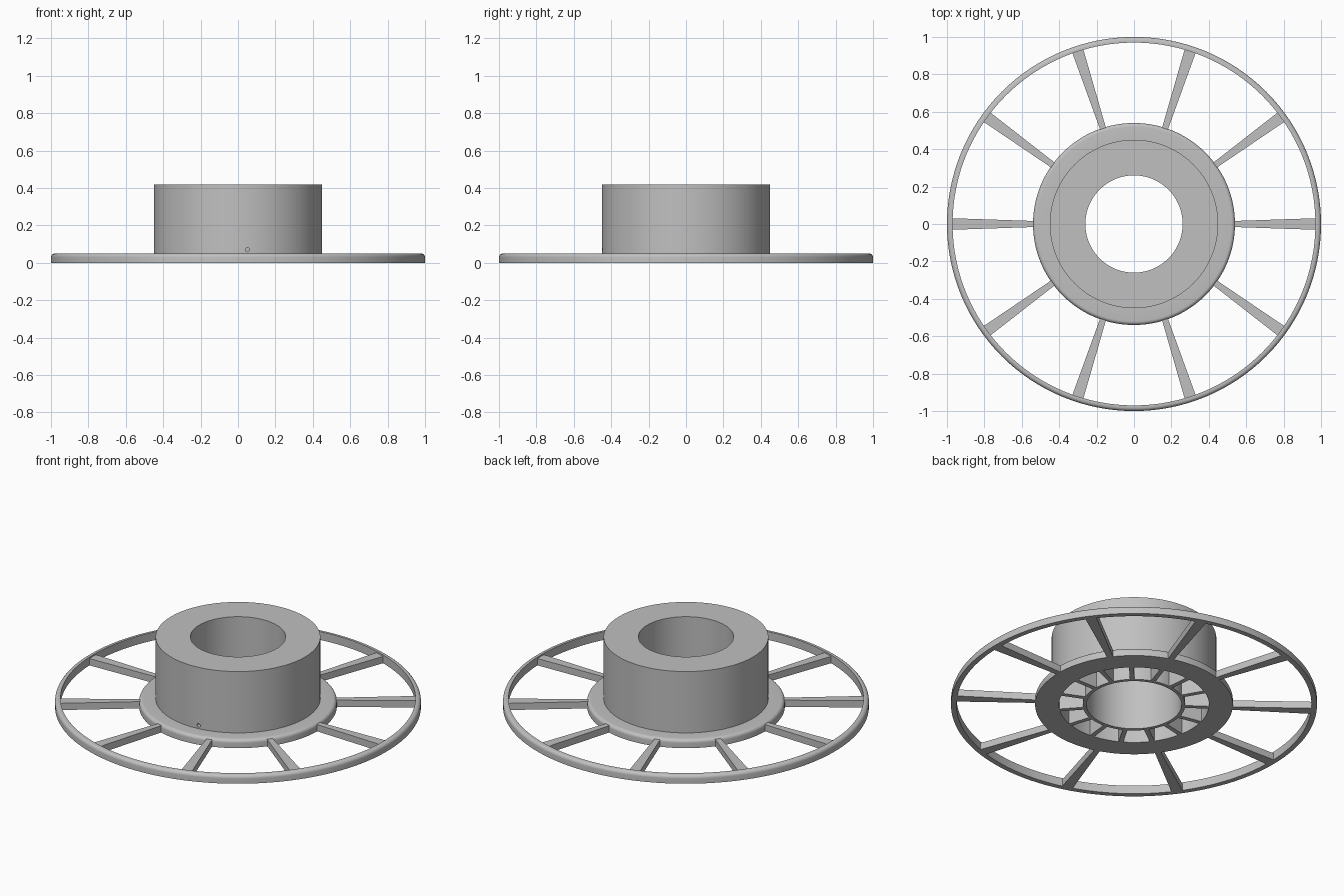
import bpy
import bmesh
from math import sin, cos, pi, radians
from mathutils import Matrix, Vector

default = bpy.data.objects.get("Cube")
if default:
    bpy.data.objects.remove(default, do_unlink=True)

# One plain grey for everything
grey = bpy.data.materials.new("plain_grey")
grey.use_nodes = True
colour = (0.53, 0.53, 0.53, 1)
grey.diffuse_color = colour
grey.node_tree.nodes["Principled BSDF"].inputs["Base Color"].default_value = colour

PLATE_H = 0.05
SPOKE_H = 0.041
HUB_H = 0.42
CAVITY_H = 0.38


def add_object(name, bm):
    bmesh.ops.recalc_face_normals(bm, faces=bm.faces)
    mesh = bpy.data.meshes.new(name)
    bm.to_mesh(mesh)
    bm.free()
    mesh.materials.append(grey)
    obj = bpy.data.objects.new(name, mesh)
    bpy.context.collection.objects.link(obj)
    return obj


def lathe(name, profile, segments=128):
    """Spin a closed (radius, height) profile about z."""
    bm = bmesh.new()
    rings = []
    for i in range(segments):
        a = 2 * pi * i / segments
        rings.append([bm.verts.new((r * cos(a), r * sin(a), z)) for r, z in profile])
    for i, ring in enumerate(rings):
        after = rings[(i + 1) % segments]
        for j in range(len(profile)):
            k = (j + 1) % len(profile)
            bm.faces.new((ring[j], after[j], after[k], ring[k]))
    return add_object(name, bm)


def rounded_edge(radius, top, fillet=0.02, steps=6):
    """Outer wall with a rounded top edge, from the bottom up."""
    points = [(radius, 0)]
    for i in range(steps + 1):
        a = pi / 2 * i / steps
        points.append((radius - fillet + fillet * cos(a), top - fillet + fillet * sin(a)))
    return points


def radial_bars(name, count, r0, r1, half0, half1, height):
    """Tapered upright bars arranged around z."""
    bm = bmesh.new()
    outline = [(r0, -half0), (r1, -half1), (r1, half1), (r0, half0)]
    for i in range(count):
        turn = Matrix.Rotation(2 * pi * i / count, 3, "Z")
        low = [bm.verts.new(turn @ Vector((x, y, 0))) for x, y in outline]
        high = [bm.verts.new(turn @ Vector((x, y, height))) for x, y in outline]
        bm.faces.new(low[::-1])
        bm.faces.new(high)
        for j in range(4):
            k = (j + 1) % 4
            bm.faces.new((low[j], low[k], high[k], high[j]))
    return add_object(name, bm)


# Hub with its flange, bore and hollow underside
hub = lathe("hub", [(0.26, 0), (0.28, 0), (0.28, CAVITY_H), (0.41, CAVITY_H), (0.41, 0)]
            + rounded_edge(0.54, PLATE_H)
            + [(0.45, PLATE_H), (0.45, HUB_H), (0.26, HUB_H)])

# Small pin hole through the front wall of the hub
bm = bmesh.new()
bmesh.ops.create_cone(bm, cap_ends=True, segments=20, radius1=0.011, radius2=0.011, depth=0.1,
                      matrix=Matrix.Translation((0.05, -0.43, 0.07)) @ Matrix.Rotation(pi / 2, 4, "X"))
cutter = add_object("pin_hole_cutter", bm)
cutter.hide_render = True
cut = hub.modifiers.new("pin_hole", "BOOLEAN")
cut.operation = "DIFFERENCE"
cut.solver = "EXACT"
cut.object = cutter
bpy.context.view_layer.objects.active = hub
bpy.ops.object.modifier_apply(modifier=cut.name)
bpy.data.objects.remove(cutter, do_unlink=True)

# Stiffening ribs inside the hub, outer rim and spokes
radial_bars("hub_ribs", 15, 0.27, 0.42, 0.013, 0.013, CAVITY_H + 0.01)
rim = lathe("outer_rim", [(0.97, 0)] + rounded_edge(1.0, PLATE_H) + [(0.97, PLATE_H)])
radial_bars("spokes", 10, 0.53, 0.978, 0.016, 0.031, SPOKE_H)

# Smooth the round parts and keep their edges sharp
bpy.ops.object.select_all(action="DESELECT")
for obj in (hub, rim):
    obj.select_set(True)
bpy.context.view_layer.objects.active = hub
bpy.ops.object.shade_smooth_by_angle(angle=radians(30))
